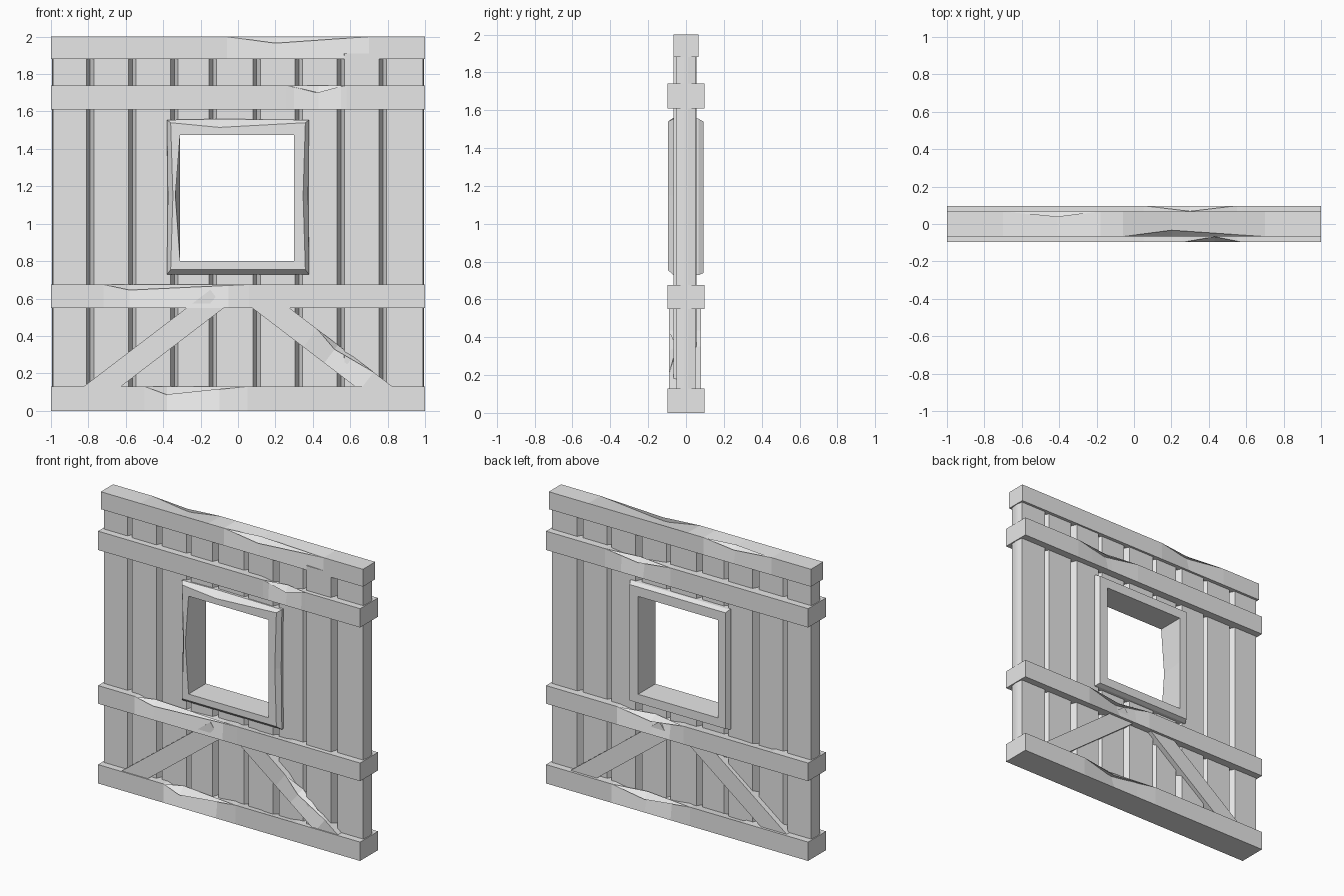
import bpy, bmesh
from math import atan2, hypot
from mathutils import Matrix, Vector

old = bpy.data.objects.get("Cube")
if old:
    bpy.data.objects.remove(old, do_unlink=True)

mat = bpy.data.materials.new("weathered_grey")
mat.use_nodes = True
grey = (0.8, 0.8, 0.8, 1)
mat.diffuse_color = grey
mat.node_tree.nodes["Principled BSDF"].inputs["Base Color"].default_value = grey


def finish(name, bm, matrix=Matrix()):
    bmesh.ops.remove_doubles(bm, verts=bm.verts, dist=1e-5)
    bmesh.ops.recalc_face_normals(bm, faces=bm.faces)
    bm.transform(matrix)
    mesh = bpy.data.meshes.new(name)
    bm.to_mesh(mesh)
    bm.free()
    mesh.materials.append(mat)
    obj = bpy.data.objects.new(name, mesh)
    bpy.context.collection.objects.link(obj)


def loft(bm, rings, closed=False):
    """Join rings of points with quads; cap the ends unless closed."""
    loops = [[bm.verts.new(p) for p in ring] for ring in rings]
    pairs = list(zip(loops, loops[1:]))
    if closed:
        pairs.append((loops[-1], loops[0]))
    else:
        bm.faces.new(loops[0])
        bm.faces.new(loops[-1])
    for a, b in pairs:
        for i in range(len(a)):
            j = (i + 1) % len(a)
            bm.faces.new((a[i], a[j], b[j], b[i]))


def chip_amount(x, a, m, b):
    if x <= a or x >= b:
        return 0
    return (x - a) / (m - a) if x <= m else (b - x) / (b - m)


def beam(name, length, depth, height, chips=(), matrix=Matrix()):
    """Beam along x; each chip is (side, top, start, middle, end, dy, dz)."""
    half = length / 2
    stations = sorted({-half, half, *[x for c in chips for x in c[2:5]]})
    rings = []
    for x in stations:
        ring = []
        for side, top in ((-1, -1), (1, -1), (1, 1), (-1, 1)):
            dy = dz = 0
            for c in chips:
                if c[:2] == (side, top):
                    k = chip_amount(x, *c[2:5])
                    dy, dz = dy + k * c[5], dz + k * c[6]
            y, z = side * depth / 2, top * height / 2
            pair = [Vector((x, y - side * dy, z)), Vector((x, y, z - top * dz))]
            ring += pair if side == top else pair[::-1]
        rings.append(ring)
    bm = bmesh.new()
    loft(bm, rings)
    bmesh.ops.remove_doubles(bm, verts=bm.verts, dist=1e-5)
    bmesh.ops.dissolve_limit(bm, angle_limit=0.002, verts=bm.verts, edges=bm.edges)
    finish(name, bm, matrix)


def up(z):
    return Matrix.Translation((0, 0, z))


# Horizontal beams with chipped edges
beam("bottom_beam", 2, 0.195, 0.13,
     [(-1, 1, -0.5, -0.38, 0.05, 0.05, 0.045), (1, 1, -0.1, 0.25, 0.5, 0.04, 0.04)], up(0.065))
beam("middle_beam", 2, 0.195, 0.125,
     [(-1, 1, -0.72, -0.58, 0.06, 0.04, 0.03), (1, 1, -0.05, 0.2, 0.46, 0.05, 0.035)], up(0.6125))
beam("upper_beam", 2, 0.195, 0.13,
     [(-1, 1, 0.26, 0.43, 0.58, 0.03, 0.04), (1, 1, 0.05, 0.3, 0.55, 0.03, 0.03)], up(1.675))
beam("top_beam", 2, 0.134, 0.12,
     [(-1, 1, -0.06, 0.2, 0.7, 0.034, 0.035), (1, 1, -0.7, -0.41, -0.18, 0.03, 0.025)], up(1.94))

# Diagonal braces, ends buried in the beams
for side, label in ((1, "left"), (-1, "right")):
    dx, dz = 0.55, 0.42
    turn = Matrix.Rotation(side * atan2(dz, dx), 4, "Y")
    place = Matrix.Translation((side * 0.45, -0.005, 0.34)) @ turn
    chips = [(-1, 1, -0.08, 0.06, 0.3, 0.04, 0.03)] if side > 0 else []
    beam(label + "_brace", hypot(dx, dz) + 0.16, 0.17, 0.121, chips, place)

# Vertical planks with tapered sides, broken around the window
edges = [-0.995, -0.79, -0.565, -0.34, -0.135, 0.1, 0.325, 0.55, 0.775, 0.995]
fronts = [0.05, 0.055, 0.048, 0.055, 0.047, 0.055, 0.048, 0.067, 0.05]
backs = [0.05, 0.042, 0.052, 0.043, 0.052, 0.043, 0.055, 0.045, 0.05]
for i, (x0, x1) in enumerate(zip(edges, edges[1:])):
    in_window = -0.35 < x0 and x1 < 0.35
    spans = [(0.1, 0.77), (1.505, 1.91)] if in_window else [(0.1, 1.91)]
    l = 0.006 if i == 0 else 0.02
    r = 0.006 if i == 8 else 0.02
    f, b = -fronts[i], backs[i]
    outline = [(x0 + l, f), (x1 - r, f), (x1, -0.01), (x1, 0.01),
               (x1 - r, b), (x0 + l, b), (x0, 0.01), (x0, -0.01)]
    for z0, z1 in spans:
        bm = bmesh.new()
        loft(bm, [[(x, y, z) for x, y in outline] for z in (z0, z1)])
        finish("plank", bm)


# Window frame: a ring of tapered, slightly warped sides
def frame_ring(y, x0, x1, z0, z1, bow=(0, 0, 0, 0)):
    w, e, s, n = bow
    xm, zm = -0.1, 1.15
    return [(x0, y, z0), (xm, y, z0 + s), (x1, y, z0), (x1 - e, y, zm),
            (x1, y, z1), (xm, y, z1 - n), (x0, y, z1), (x0 + w, y, zm)]


bm = bmesh.new()
loft(bm, [
    frame_ring(0.093, -0.31, 0.3, 0.8, 1.475),
    frame_ring(-0.096, -0.31, 0.3, 0.8, 1.475, (-0.025, 0, 0, 0)),
    frame_ring(-0.096, -0.36, 0.36, 0.755, 1.54, (0.012, 0.012, 0, 0.025)),
    frame_ring(-0.065, -0.38, 0.38, 0.728, 1.555, (0.005, 0.005, 0, -0.005)),
    frame_ring(0.065, -0.38, 0.38, 0.728, 1.555),
    frame_ring(0.093, -0.365, 0.365, 0.74, 1.54),
], closed=True)
finish("window_frame", bm)
